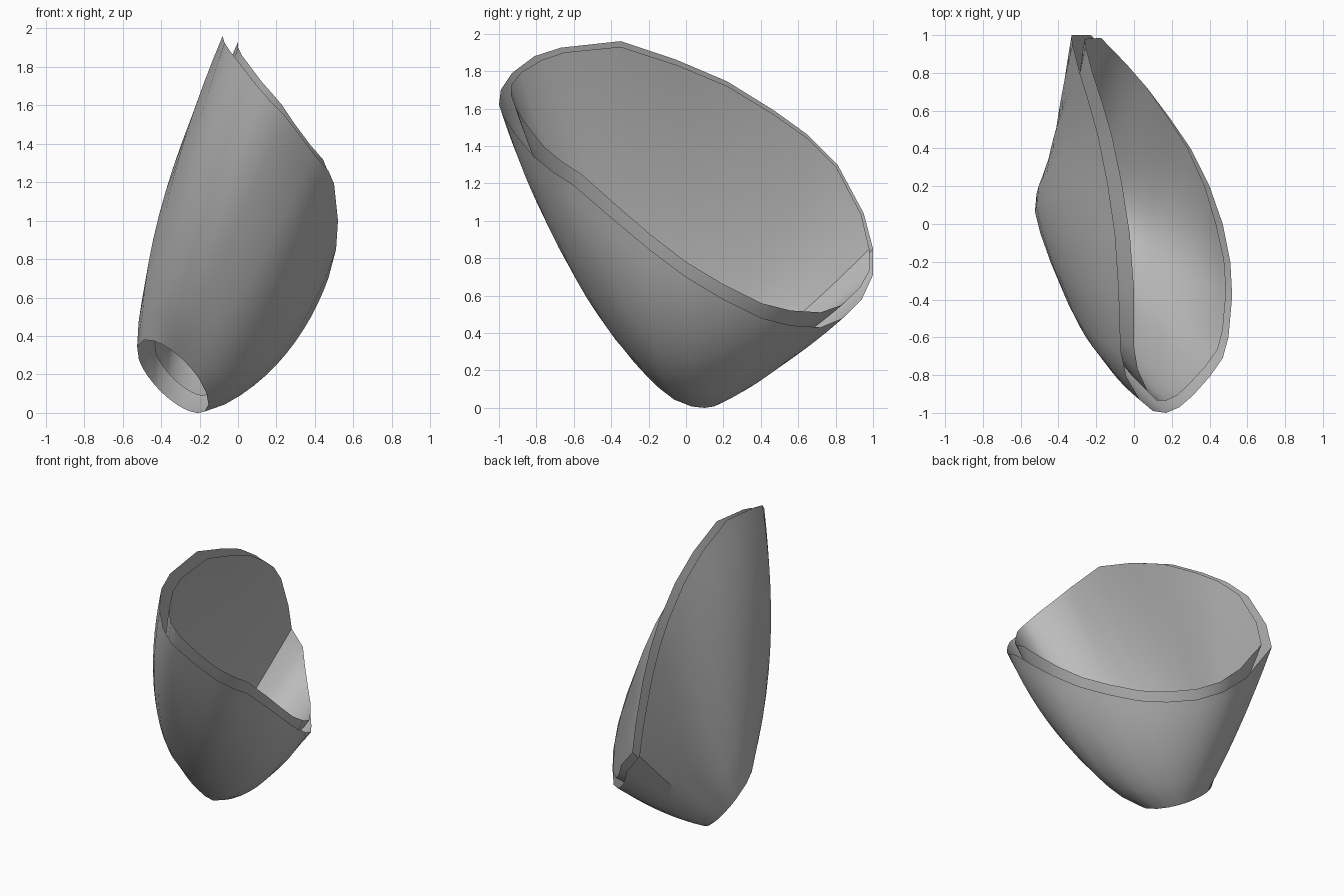
import bpy
import math
from mathutils import Vector

if "Cube" in bpy.data.objects:
    bpy.data.objects.remove(bpy.data.objects["Cube"])

# Flared rim outline of the outer shell, counter-clockwise around the opening
RIM = [Vector(p) for p in (
    (0.17, -1.00, 1.62), (0.24, -0.97, 1.55), (0.31, -0.91, 1.46), (0.40, -0.81, 1.34),
    (0.47, -0.71, 1.26), (0.50, -0.60, 1.19), (0.52, -0.38, 1.00), (0.51, -0.20, 0.85),
    (0.47, 0.00, 0.70), (0.40, 0.20, 0.58), (0.30, 0.40, 0.48), (0.19, 0.56, 0.44),
    (0.07, 0.72, 0.43), (-0.05, 0.84, 0.48), (-0.16, 0.94, 0.58), (-0.23, 1.00, 0.71),
    (-0.33, 1.00, 0.85), (-0.325, 0.95, 1.04), (-0.29, 0.81, 1.30), (-0.24, 0.65, 1.46),
    (-0.19, 0.47, 1.59), (-0.14, 0.22, 1.745), (-0.10, -0.05, 1.86), (-0.08, -0.35, 1.96),
    (-0.07, -0.67, 1.925), (-0.04, -0.81, 1.88), (0.03, -0.93, 1.79), (0.10, -0.99, 1.70))]
COUNT = len(RIM)

# Step from outer rim to inner rim at a few stations, blended between
GAP_KEYS = [(0, (0.0, 0.065, 0.05)), (2, (-0.02, 0.06, 0.05)), (5, (-0.03, 0.04, 0.06)),
            (8, (-0.035, 0.0, 0.08)), (10, (-0.015, 0.0, 0.08)), (12, (0.0, 0.0, 0.08)),
            (14, (0.04, -0.01, 0.06)), (16, (0.07, -0.02, 0.0)), (19, (0.07, 0.0, -0.02)),
            (23, (0.08, 0.0, -0.03)), (25, (0.06, 0.04, -0.02)), (COUNT, (0.0, 0.065, 0.05))]

# Small tilted opening at the narrow end
HOLE_CENTER = Vector((-0.34, 0.01, 0.19))
HOLE_NORMAL = Vector((-0.66, -0.40, -0.64)).normalized()
HOLE_RADIUS = 0.248
STEPS = 12

rim_center = sum(RIM, Vector()) / COUNT
axis = (rim_center - HOLE_CENTER).normalized()


def across(v, n):
    """Unit part of v that lies across direction n."""
    return (v - n * v.dot(n)).normalized()


def gap(j):
    """Blended step from outer to inner rim at station j."""
    for (a, u), (b, w) in zip(GAP_KEYS, GAP_KEYS[1:]):
        if a <= j <= b:
            return Vector(u).lerp(Vector(w), (j - a) / (b - a))


# Single plain colour
grey = bpy.data.materials.new("mid_grey")
grey.diffuse_color = (0.5, 0.5, 0.5, 1.0)
grey.use_nodes = True
grey.node_tree.nodes["Principled BSDF"].inputs["Base Color"].default_value = grey.diffuse_color


def shell(name, rim, center, radius, flip):
    """Open lofted skin from the small opening to the rim, swelling outward."""
    verts, faces = [], []
    for i in range(STEPS + 1):
        t = i / STEPS
        s = t ** 0.8
        for p, base in zip(rim, RIM):
            spoke = base - rim_center
            start = center + radius * across(spoke, HOLE_NORMAL)
            d = across(spoke, axis)
            swell = 0.075 + 0.045 * d.x - 0.04 * d.y + 0.06 * max(0.0, -d.x)
            verts.append(start.lerp(p, t) + d * swell * 4 * s * (1 - s))
    for i in range(STEPS):
        for j in range(COUNT):
            k = (j + 1) % COUNT
            f = (i * COUNT + j, i * COUNT + k, (i + 1) * COUNT + k, (i + 1) * COUNT + j)
            faces.append(f[::-1] if flip else f)
    mesh = bpy.data.meshes.new(name)
    mesh.from_pydata(verts, [], faces)
    mesh.materials.append(grey)
    obj = bpy.data.objects.new(name, mesh)
    bpy.context.collection.objects.link(obj)
    bpy.ops.object.select_all(action='DESELECT')
    bpy.context.view_layer.objects.active = obj
    obj.select_set(True)
    bpy.ops.object.shade_smooth_by_angle(angle=math.radians(40))


# Outer skin and the separate lining nested inside it
shell("outer_shell", RIM, HOLE_CENTER, HOLE_RADIUS, False)
shell("inner_lining", [p + gap(j) for j, p in enumerate(RIM)],
      HOLE_CENTER - HOLE_NORMAL * 0.08, HOLE_RADIUS - 0.05, True)
